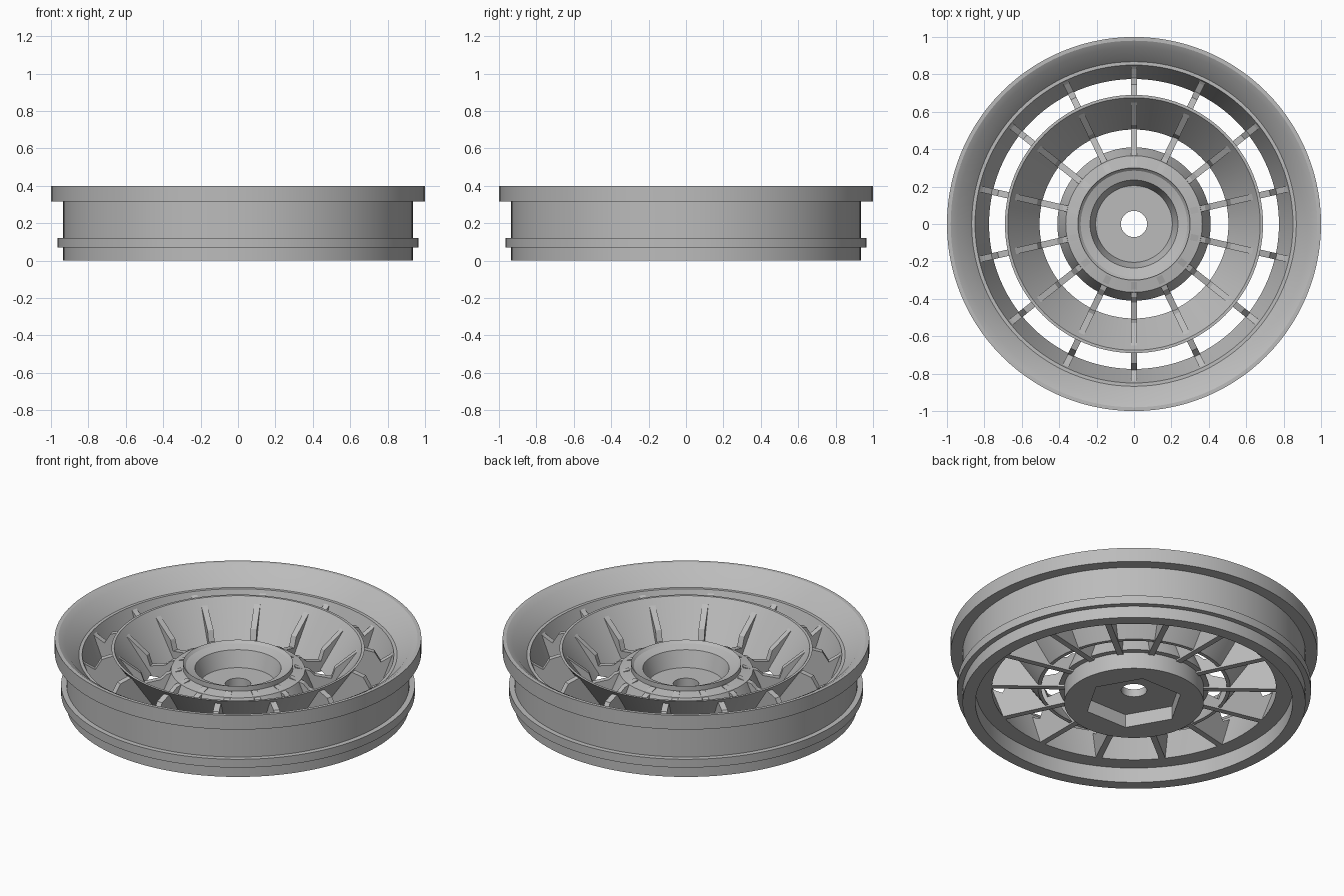
import bpy
import math
from mathutils import Matrix

cube = bpy.data.objects.get("Cube")
if cube:
    bpy.data.objects.remove(cube, do_unlink=True)

grey = bpy.data.materials.new("light_grey")
grey.use_nodes = True
grey.diffuse_color = (0.5, 0.5, 0.5, 1)
grey.node_tree.nodes["Principled BSDF"].inputs["Base Color"].default_value = (0.5, 0.5, 0.5, 1)

SPOKES = 14
SEGMENTS = 112


def make_object(name, verts, faces):
    mesh = bpy.data.meshes.new(name)
    mesh.from_pydata(verts, [], faces)
    mesh.materials.append(grey)
    obj = bpy.data.objects.new(name, mesh)
    bpy.context.collection.objects.link(obj)
    return obj


def activate(obj):
    bpy.ops.object.select_all(action="DESELECT")
    obj.select_set(True)
    bpy.context.view_layer.objects.active = obj


def lathe(name, profile, segments=SEGMENTS):
    """Revolve a closed (radius, height) outline, listed counter-clockwise, around z."""
    n = len(profile)
    verts = []
    for i in range(segments):
        a = math.tau * i / segments
        verts += [(r * math.cos(a), r * math.sin(a), z) for r, z in profile]
    faces = []
    for i in range(segments):
        k = (i + 1) % segments
        for j in range(n):
            m = (j + 1) % n
            faces.append((i * n + j, k * n + j, k * n + m, i * n + m))
    return make_object(name, verts, faces)


def smooth(obj):
    activate(obj)
    bpy.ops.object.shade_smooth_by_angle(angle=math.radians(20))


def spoke_ring(name, outline, width):
    """Extrude a side outline into a fin and repeat it around z."""
    n = len(outline)
    verts, faces = [], []
    for i in range(SPOKES):
        turn = Matrix.Rotation(math.pi / 2 + math.tau * i / SPOKES, 3, "Z")
        base = len(verts)
        for side in (-width / 2, width / 2):
            verts += [turn @ Matrix.Identity(3) @ vec for vec in points(outline, side)]
        faces.append([base + j for j in range(n)])
        faces.append([base + n + j for j in reversed(range(n))])
        for j in range(n):
            m = (j + 1) % n
            faces.append((base + m, base + j, base + n + j, base + n + m))
    return make_object(name, verts, faces)


def points(outline, side):
    return [Matrix.Identity(3).col[0] * r + Matrix.Identity(3).col[1] * side
            + Matrix.Identity(3).col[2] * z for r, z in outline]


# Outer rim with flange, bead ridge and stepped inside
rim = lathe("rim", [
    (0.865, 0), (0.935, 0), (0.935, 0.07), (0.965, 0.07), (0.965, 0.12),
    (0.935, 0.12), (0.935, 0.315), (1, 0.315), (1, 0.4), (0.98, 0.4),
    (0.945, 0.38), (0.868, 0.3), (0.85, 0.3), (0.775, 0.09), (0.865, 0.09)])
smooth(rim)

# Thin conical ring between hub and rim
cone = lathe("cone_ring", [
    (0.505, 0.1), (0.525, 0.1), (0.69, 0.34), (0.675, 0.34)])
smooth(cone)

# Hub with dished top and centre hole
hub = lathe("hub", [
    (0.07, 0), (0.38, 0), (0.38, 0.1), (0.41, 0.1), (0.365, 0.21),
    (0.3, 0.22), (0.3, 0.25), (0.285, 0.235), (0.235, 0.22),
    (0.205, 0.126), (0.07, 0.126)])

# Hexagonal recess under the hub
bpy.ops.mesh.primitive_cylinder_add(vertices=6, radius=0.27, depth=0.16,
                                    rotation=(0, 0, math.pi / 2))
cutter = bpy.context.object
cutter.name = "hex_cutter"
cutter.hide_render = True
activate(hub)
cut = hub.modifiers.new("hex_recess", "BOOLEAN")
cut.operation = "DIFFERENCE"
cut.solver = "EXACT"
cut.object = cutter
bpy.ops.object.modifier_apply(modifier=cut.name)
bpy.data.objects.remove(cutter, do_unlink=True)
smooth(hub)

# Fins from the hub through the cone to the rim
spoke_ring("spokes", [
    (0.31, 0.09), (0.84, 0.09), (0.86, 0.295), (0.83, 0.27), (0.78, 0.24),
    (0.745, 0.3), (0.68, 0.32), (0.65, 0.305), (0.53, 0.21), (0.51, 0.15),
    (0.42, 0.17), (0.39, 0.2), (0.31, 0.225)], 0.034)
